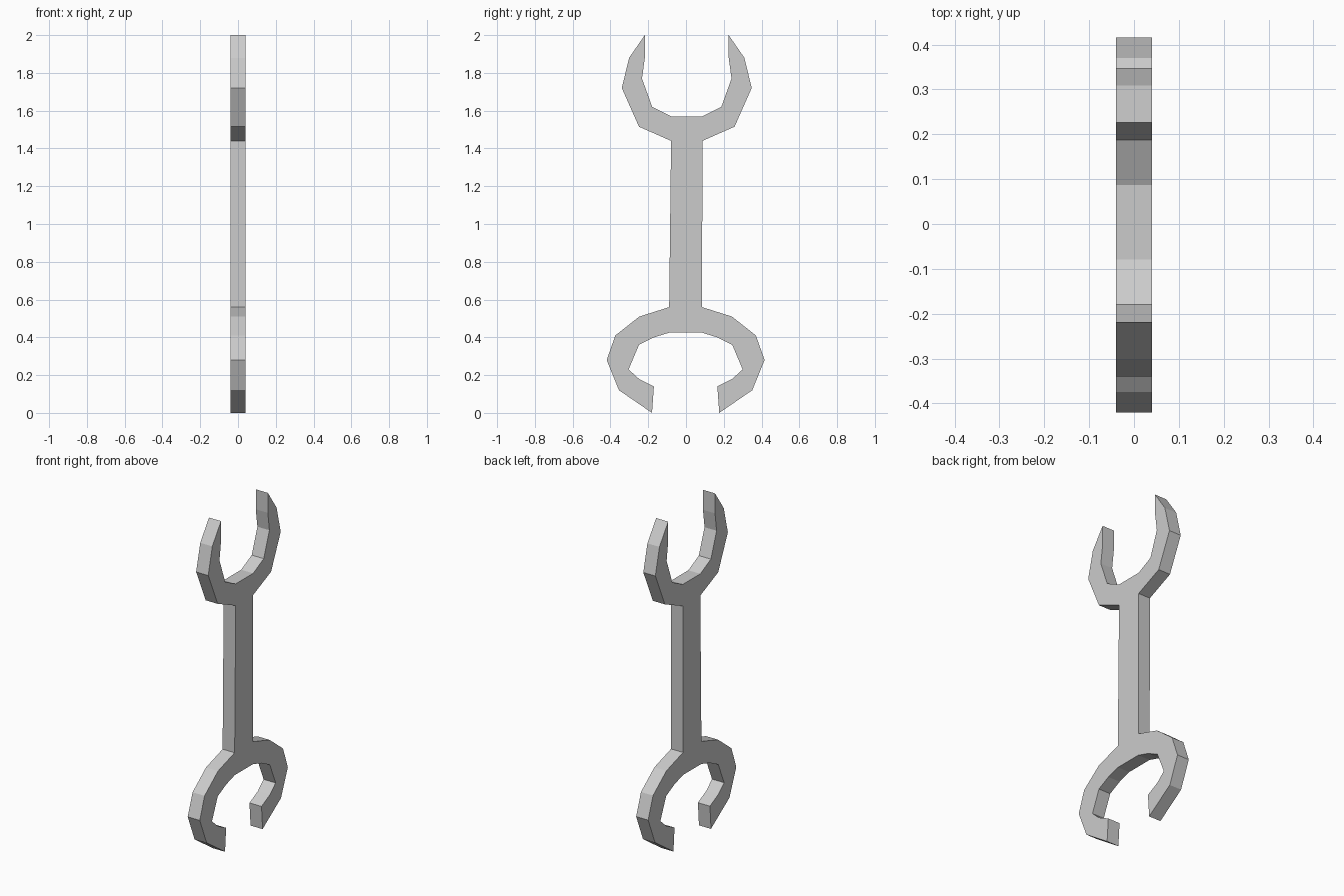
import bpy, bmesh

if "Cube" in bpy.data.objects:
    bpy.data.objects.remove(bpy.data.objects["Cube"])

T = 0.04  # half thickness along x

# Half outlines (y, z), running from the centre inner edge of each jaw to the shaft
top_jaw = [(0.083, 1.57), (0.183, 1.62), (0.237, 1.77), (0.222, 1.88), (0.222, 2.0),
           (0.305, 1.88), (0.344, 1.72), (0.253, 1.515), (0.083, 1.44)]
bottom_jaw = [(0.087, 0.56), (0.245, 0.51), (0.372, 0.41), (0.418, 0.28), (0.353, 0.12),
              (0.178, 0.0), (0.168, 0.14), (0.247, 0.18), (0.302, 0.23), (0.247, 0.36),
              (0.167, 0.40), (0.086, 0.425)]


def side(sign):
    # the two heads sit very slightly off the centre line
    return ([(sign * y + 0.004, z) for y, z in top_jaw]
            + [(sign * y - 0.002, z) for y, z in bottom_jaw])


def plate(name, outline):
    bm = bmesh.new()
    face = bm.faces.new([bm.verts.new((-T, y, z)) for y, z in outline])
    ext = bmesh.ops.extrude_face_region(bm, geom=[face], use_keep_orig=True)
    verts = [g for g in ext["geom"] if isinstance(g, bmesh.types.BMVert)]
    bmesh.ops.translate(bm, verts=verts, vec=(2 * T, 0, 0))
    bmesh.ops.recalc_face_normals(bm, faces=bm.faces)
    # clean triangles on the concave flat sides
    bmesh.ops.triangulate(bm, faces=[f for f in bm.faces if len(f.verts) > 4])
    mesh = bpy.data.meshes.new(name)
    bm.to_mesh(mesh)
    bm.free()
    obj = bpy.data.objects.new(name, mesh)
    bpy.context.collection.objects.link(obj)
    return obj


# Double open-ended wrench: right side down, left side back up
plate("wrench_body", side(1) + side(-1)[::-1])
